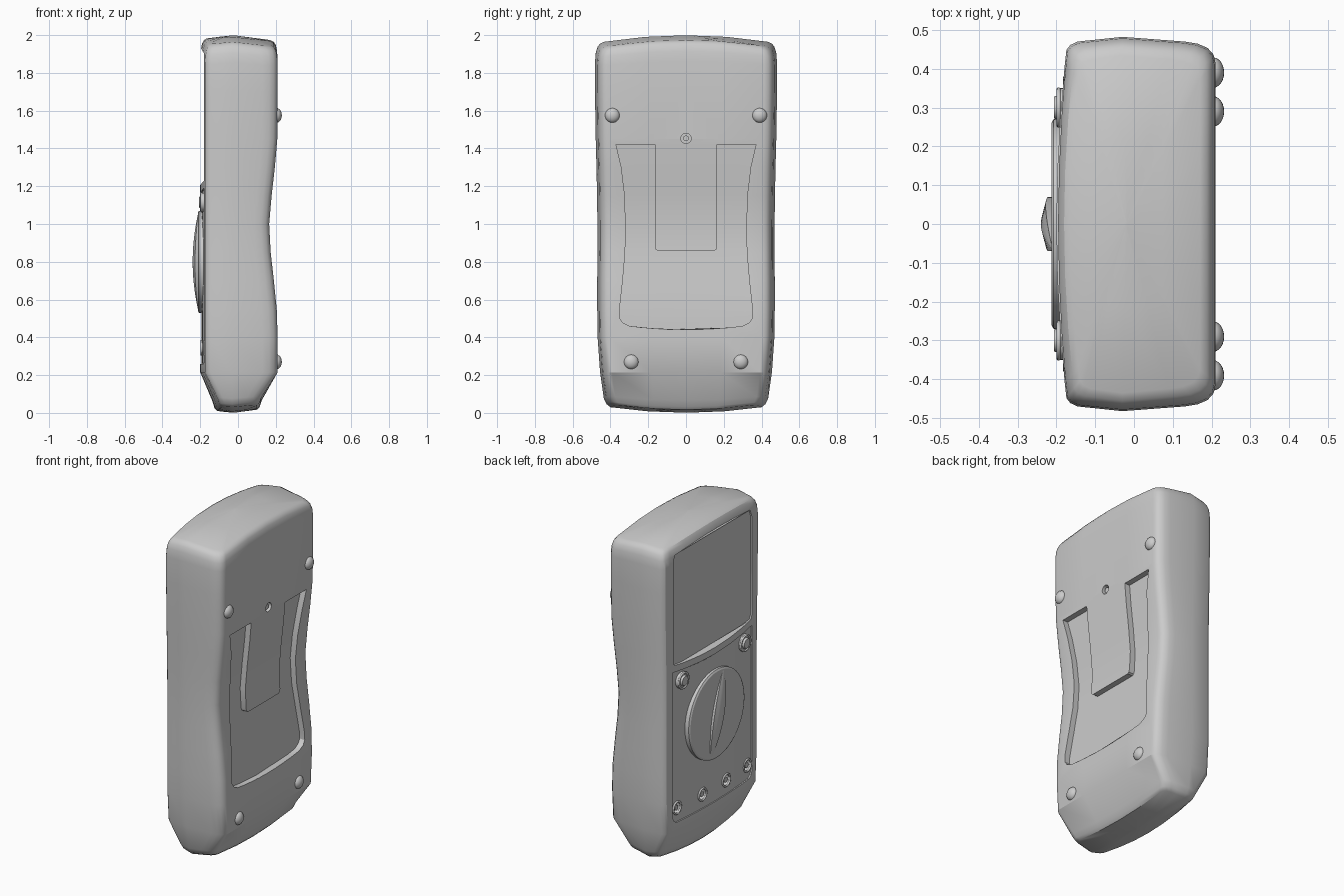
import bpy, bmesh, math
from mathutils import Matrix, Vector

old = bpy.data.objects.get("Cube")
if old:
    bpy.data.objects.remove(old, do_unlink=True)

grey = bpy.data.materials.new("light_grey")
grey.use_nodes = True
colour = (0.6, 0.6, 0.6, 1)
grey.diffuse_color = colour
grey.node_tree.nodes["Principled BSDF"].inputs["Base Color"].default_value = colour

# Case profile by height: z, front x, back x, half width, shrink toward the axis
CASE = [(0, -.11, .10, .40, .02), (0, -.11, .10, .40, .5), (0, -.11, .10, .40, 1),
        (.015, -.125, .115, .42, 1), (.05, -.135, .125, .435, 1), (.215, -.2, .21, .455, 1),
        (.4, -.2, .21, .468, 1), (.55, -.2, .205, .47, 1), (.7, -.2, .19, .47, 1),
        (.85, -.2, .173, .469, 1), (1, -.2, .165, .469, 1), (1.15, -.2, .178, .471, 1),
        (1.3, -.2, .195, .474, 1), (1.45, -.2, .208, .478, 1), (1.7, -.2, .21, .482, 1),
        (1.88, -.2, .21, .482, 1), (1.94, -.197, .207, .478, 1), (1.975, -.19, .2, .468, 1),
        (1.993, -.18, .188, .455, 1), (2, -.165, .17, .435, 1),
        (2, -.165, .17, .435, .5), (2, -.165, .17, .435, .02)]


def back(z):
    for a, b in zip(CASE, CASE[1:]):
        if a[0] <= z <= b[0] and b[0] > a[0]:
            return a[2] + (b[2] - a[2]) * (z - a[0]) / (b[0] - a[0])


def front(y):
    return -.2 + .03 * (y / .44) ** 2


def finish(name, bm, angle=30):
    bmesh.ops.recalc_face_normals(bm, faces=bm.faces)
    mesh = bpy.data.meshes.new(name)
    bm.to_mesh(mesh)
    bm.free()
    ob = bpy.data.objects.new(name, mesh)
    bpy.context.collection.objects.link(ob)
    mesh.materials.append(grey)
    smooth(ob, angle)
    return ob


def smooth(ob, angle=30):
    bpy.ops.object.select_all(action='DESELECT')
    ob.select_set(True)
    bpy.context.view_layer.objects.active = ob
    bpy.ops.object.shade_smooth_by_angle(angle=math.radians(angle))


def loft(name, rings, angle=30):
    bm = bmesh.new()
    rows = [[bm.verts.new(p) for p in ring] for ring in rings]
    n = len(rows[0])
    for a, b in zip(rows, rows[1:]):
        for i in range(n):
            j = (i + 1) % n
            bm.faces.new((a[i], a[j], b[j], b[i]))
    bm.faces.new(rows[0])
    bm.faces.new(rows[-1])
    return finish(name, bm, angle)


def slab(name, stations, inner, outer, lift=lambda y, z: 0, cols=8):
    """Panel given by (z, half width) rows between two depth surfaces."""
    rings = []
    for z, h in stations:
        ys = [h * (2 * i / cols - 1) for i in range(cols + 1)]
        rings.append([(inner(y, z), y, z + lift(y, z)) for y in ys] +
                     [(outer(y, z), y, z + lift(y, z)) for y in reversed(ys)])
    return loft(name, rings)


def disc(name, x0, x1, y, z, r, r_top=None, sides=32):
    """Round part along x, from x0 to x1."""
    bm = bmesh.new()
    bmesh.ops.create_cone(bm, cap_ends=True, segments=sides, radius1=r,
                          radius2=r if r_top is None else r_top, depth=abs(x1 - x0))
    turn = Matrix.Rotation(math.copysign(math.pi / 2, x1 - x0), 4, 'Y')
    bmesh.ops.transform(bm, matrix=Matrix.Translation(((x0 + x1) / 2, y, z)) @ turn, verts=bm.verts)
    return finish(name, bm)


def ring(name, x, y, z, r, thick):
    bpy.ops.mesh.primitive_torus_add(location=(x, y, z), rotation=(0, math.pi / 2, 0),
                                     major_radius=r, minor_radius=thick,
                                     major_segments=32, minor_segments=8)
    ob = bpy.context.object
    ob.name = name
    ob.data.materials.append(grey)
    smooth(ob, 60)


# Case: rounded section with a bowed face and peaked sides
def case_ring(z, xf, xb, w, k):
    half = [(xf + .03 * f * f, f * w) for f in (0, .3, .6, .85, .93)]
    half += [(xf + .036, .957 * w), (xf + .055, .975 * w), (-.03, w),
             (xb - .08, .975 * w), (xb - .045, .963 * w), (xb - .02, .94 * w),
             (xb - .005, .905 * w), (xb, .86 * w), (xb, .4 * w), (xb, 0)]
    pts = half + [(x, -y) for x, y in half[-2:0:-1]]
    out = []
    for x, y in pts:
        x, y = -.02 + k * (x + .02), y * k
        drop = .038 * (y / .45) ** 2 + .022 * abs(x + .03) / .17
        s = max(0, (z - 1.7) / .3) - max(0, (.2 - z) / .2)
        out.append((x, y, z - drop * s))
    return out


case = loft("case", [case_ring(*row) for row in CASE], 35)

# Cutters for the back recess, display window, control panel, sockets and screw hole
cutters = [
    slab("back_recess", [(.44, .30), (.455, .335), (.48, .352), (.52, .353), (.7, .335),
                         (.85, .322), (1, .32), (1.15, .324), (1.3, .342), (1.42, .37)],
         lambda y, z: back(z) - .035, lambda y, z: .3,
         lambda y, z: .02 * (y / .3) ** 2 * max(0, (.7 - z) / .26)),
    slab("display_window", [(1.23, .37), (1.25, .38), (1.86, .38), (1.9, .365)],
         lambda y, z: -.171, lambda y, z: -.3,
         lambda y, z: .03 * (1 - (y / .38) ** 2) * (1 if z > 1.8 else -.8 if z < 1.3 else 0)),
    slab("control_panel", [(.26, .35), (.275, .375), (.3, .385), (1.15, .385), (1.19, .385)],
         lambda y, z: front(y) + .007, lambda y, z: -.3,
         lambda y, z: -.024 * (1 - (y / .385) ** 2) if z > 1.1 else 0),
    disc("screw_hole", .18, .25, 0, 1.453, .027)]
SOCKETS = (-.34, -.115, .115, .34)
for y in SOCKETS:
    cutters.append(disc("socket_hole", -.15, -.3, y, .345, .035, sides=24))

bpy.context.view_layer.objects.active = case
for cutter in cutters:
    mod = case.modifiers.new(cutter.name, 'BOOLEAN')
    mod.operation = 'DIFFERENCE'
    mod.solver = 'EXACT'
    mod.object = cutter
    bpy.ops.object.modifier_apply(modifier=mod.name)
    bpy.data.objects.remove(cutter, do_unlink=True)
smooth(case, 30)

# Back stand tongue and screw
slab("stand_tongue", [(.858, .15), (.865, .16), (.88, .165), (1, .165), (1.15, .165),
                      (1.3, .165), (1.42, .165)],
     lambda y, z: back(z) - .06, lambda y, z: back(z))
disc("screw", .17, .198, 0, 1.453, .015)

# Domed rubber feet
for y, z in ((.39, 1.575), (-.39, 1.575), (.29, .27), (-.29, .27)):
    bpy.ops.mesh.primitive_uv_sphere_add(segments=24, ring_count=12, radius=.039, location=(.204, y, z))
    foot = bpy.context.object
    foot.name = "foot"
    foot.scale.x = .72
    foot.data.materials.append(grey)
    smooth(foot, 60)

# Rotary dial with a tilted pointed grip
disc("dial", -.17, -.207, 0, .8, .27, sides=64)
disc("dial_edge", -.207, -.213, 0, .8, .27, .26, sides=64)
steps = [i / 8 - 1 for i in range(17)]
grip = slab("dial_grip", [(.26 * t, .004 + .045 * (1 - t * t)) for t in steps],
            lambda y, z: -.2,
            lambda y, z: -.211 - .029 * (1 - (z / .265) ** 2) + .25 * abs(y), cols=4)
grip.location.z = .8
grip.rotation_euler.x = math.radians(14)

# Push buttons
for y in (-.3, .3):
    disc("button_base", -.17, -.194, y, 1.115, .05)
    disc("button_cap", -.19, -.206, y, 1.115, .034, .028)
    ring("button_ring", -.194, y, 1.115, .046, .006)

# Probe sockets
for y in SOCKETS:
    ring("socket_rim", front(y) + .005, y, .345, .036, .006)
    disc("socket_pin", -.14, front(y) + .008, y, .345, .016, sides=20)
